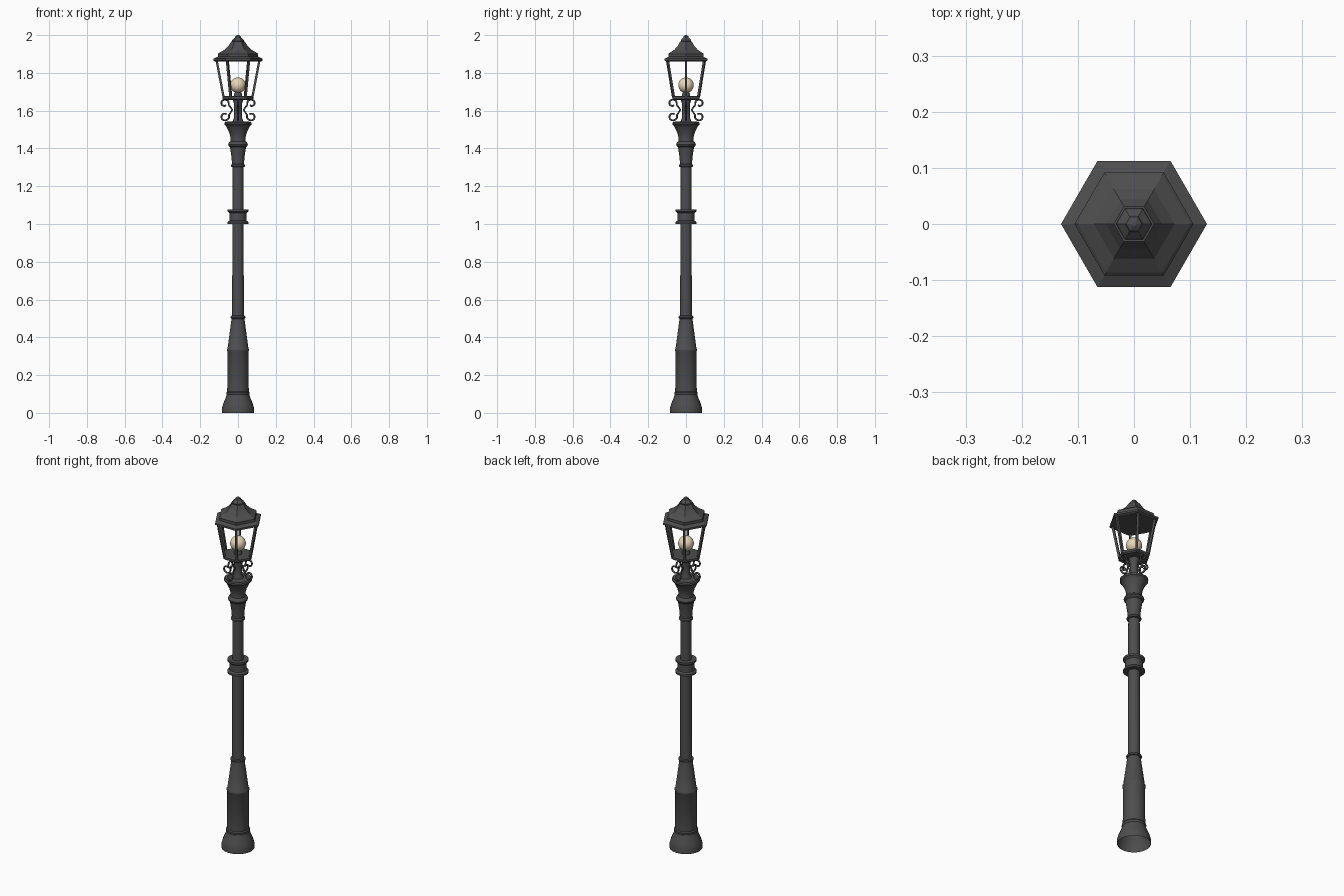
import bpy, bmesh, math
from mathutils import Vector, Matrix

if "Cube" in bpy.data.objects:
    bpy.data.objects.remove(bpy.data.objects["Cube"])


def material(name, col):
    m = bpy.data.materials.new(name)
    m.diffuse_color = (*col, 1)
    m.use_nodes = True
    m.node_tree.nodes["Principled BSDF"].inputs["Base Color"].default_value = m.diffuse_color
    return m


IRON = material("dark_iron", (0.075, 0.075, 0.075))
CREAM = material("cream_glow", (0.80, 0.68, 0.48))


def add(name, bm, mat, smooth=False):
    bmesh.ops.recalc_face_normals(bm, faces=bm.faces)
    me = bpy.data.meshes.new(name)
    bm.to_mesh(me)
    bm.free()
    me.materials.append(mat)
    ob = bpy.data.objects.new(name, me)
    bpy.context.collection.objects.link(ob)
    if smooth:
        bpy.ops.object.select_all(action='DESELECT')
        ob.select_set(True)
        bpy.context.view_layer.objects.active = ob
        bpy.ops.object.shade_smooth_by_angle(angle=math.radians(35))
    return ob


def lathe(name, profile, sides, mat, smooth=False, cap_bottom=True):
    """Turn (radius, z) points around z; the first corner lies on +x."""
    bm = bmesh.new()
    rings = [[bm.verts.new((r * math.cos(2 * math.pi * i / sides),
                            r * math.sin(2 * math.pi * i / sides), z))
              for i in range(sides)] for r, z in profile]
    for a, b in zip(rings, rings[1:]):
        for i in range(sides):
            j = (i + 1) % sides
            bm.faces.new((a[i], a[j], b[j], b[i]))
    bm.faces.new(rings[-1])
    if cap_bottom:
        bm.faces.new(rings[0][::-1])
    return add(name, bm, mat, smooth)


# Post: flared foot, plinth and taper (hollow underneath)
lathe("post_base", [(.085, 0), (.085, .025), (.078, .05), (.067, .075), (.060, .097),
                    (.062, .102), (.062, .108), (.057, .114), (.056, .325),
                    (.059, .33), (.059, .336), (.055, .342), (.034, .50)],
      32, IRON, True, cap_bottom=False)
lathe("base_ring", [(.032, .497), (.038, .50), (.040, .506), (.038, .512), (.032, .515)],
      32, IRON, True)
lathe("shaft", [(.031, .50), (.029, 1.31)], 32, IRON, True)
# Collar halfway up
lathe("collar", [(.030, 1.0), (.055, 1.0), (.055, 1.01), (.045, 1.018), (.045, 1.058),
                 (.055, 1.066), (.055, 1.077), (.030, 1.077)], 32, IRON, True)
# Flared capital
lathe("capital", [(.029, 1.302), (.037, 1.304), (.037, 1.312), (.032, 1.318), (.034, 1.35),
                  (.039, 1.385), (.043, 1.408), (.050, 1.414), (.052, 1.422), (.048, 1.432),
                  (.040, 1.438), (.039, 1.455), (.046, 1.482), (.058, 1.508), (.066, 1.522),
                  (.072, 1.526), (.072, 1.536), (.066, 1.541), (.030, 1.543)],
      32, IRON, True)
lathe("lantern_stem", [(.030, 1.54), (.022, 1.56), (.020, 1.60), (.022, 1.64), (.030, 1.665)],
      24, IRON, True)

# Four scroll brackets: a curl above and a curl below, joined at the stem
path = []
for k in range(15):
    t = k / 14
    a = math.radians(-130 + 330 * t)
    r = .013 + .010 * t
    path.append((.071 + r * math.cos(a), 1.639 + r * math.sin(a)))
path.append((.030, 1.605))
for k in range(15):
    t = k / 14
    a = math.radians(160 + 330 * t)
    r = .024 - .010 * t
    path.append((.070 + r * math.cos(a), 1.569 + r * math.sin(a)))
for n in range(4):
    cu = bpy.data.curves.new("scroll_bracket", 'CURVE')
    cu.dimensions = '3D'
    cu.bevel_depth = .0048
    cu.bevel_resolution = 2
    cu.use_fill_caps = True
    sp = cu.splines.new('POLY')
    sp.points.add(len(path) - 1)
    for p, (x, z) in zip(sp.points, path):
        p.co = (x, 0, z, 1)
    cu.materials.append(IRON)
    ob = bpy.data.objects.new(f"scroll_bracket_{n + 1}", cu)
    ob.rotation_euler.z = n * math.pi / 2
    bpy.context.collection.objects.link(ob)
    bpy.ops.object.select_all(action='DESELECT')
    ob.select_set(True)
    bpy.context.view_layer.objects.active = ob
    bpy.ops.object.convert(target='MESH')

# Six-sided lantern
lathe("lantern_floor", [(.074, 1.656), (.083, 1.662), (.083, 1.674), (.076, 1.678)], 6, IRON)
bm = bmesh.new()
for n in range(6):
    a = n * math.pi / 3
    u = Vector((math.cos(a), math.sin(a), 0))
    p, q = u * .076 + Vector((0, 0, 1.67)), u * .114 + Vector((0, 0, 1.87))
    d = q - p
    side = Vector((-u.y, u.x, 0))
    rot = Matrix((side.cross(d.normalized()), side, d.normalized())).transposed().to_4x4()
    bmesh.ops.create_cube(bm, size=1, matrix=Matrix.Translation((p + q) / 2) @ rot
                          @ Matrix.Diagonal((.012, .012, d.length, 1)))
add("lantern_bars", bm, IRON)

# Stepped, swept roof with cap and finial
lathe("roof", [(.122, 1.861), (.130, 1.865), (.130, 1.875), (.106, 1.886), (.106, 1.901),
               (.100, 1.906), (.072, 1.922), (.050, 1.943), (.036, 1.966)], 6, IRON)
lathe("roof_cap", [(.028, 1.964), (.032, 1.969), (.030, 1.975), (.017, 1.986),
                   (.014, 1.994), (.004, 2.0)], 6, IRON)

# Lamp
lathe("bulb_holder", [(.022, 1.675), (.022, 1.685), (.015, 1.70)], 16, IRON, True)
bm = bmesh.new()
bmesh.ops.create_uvsphere(bm, u_segments=20, v_segments=14, radius=.041,
                          matrix=Matrix.Translation((0, 0, 1.735)))
add("bulb", bm, CREAM, True)
